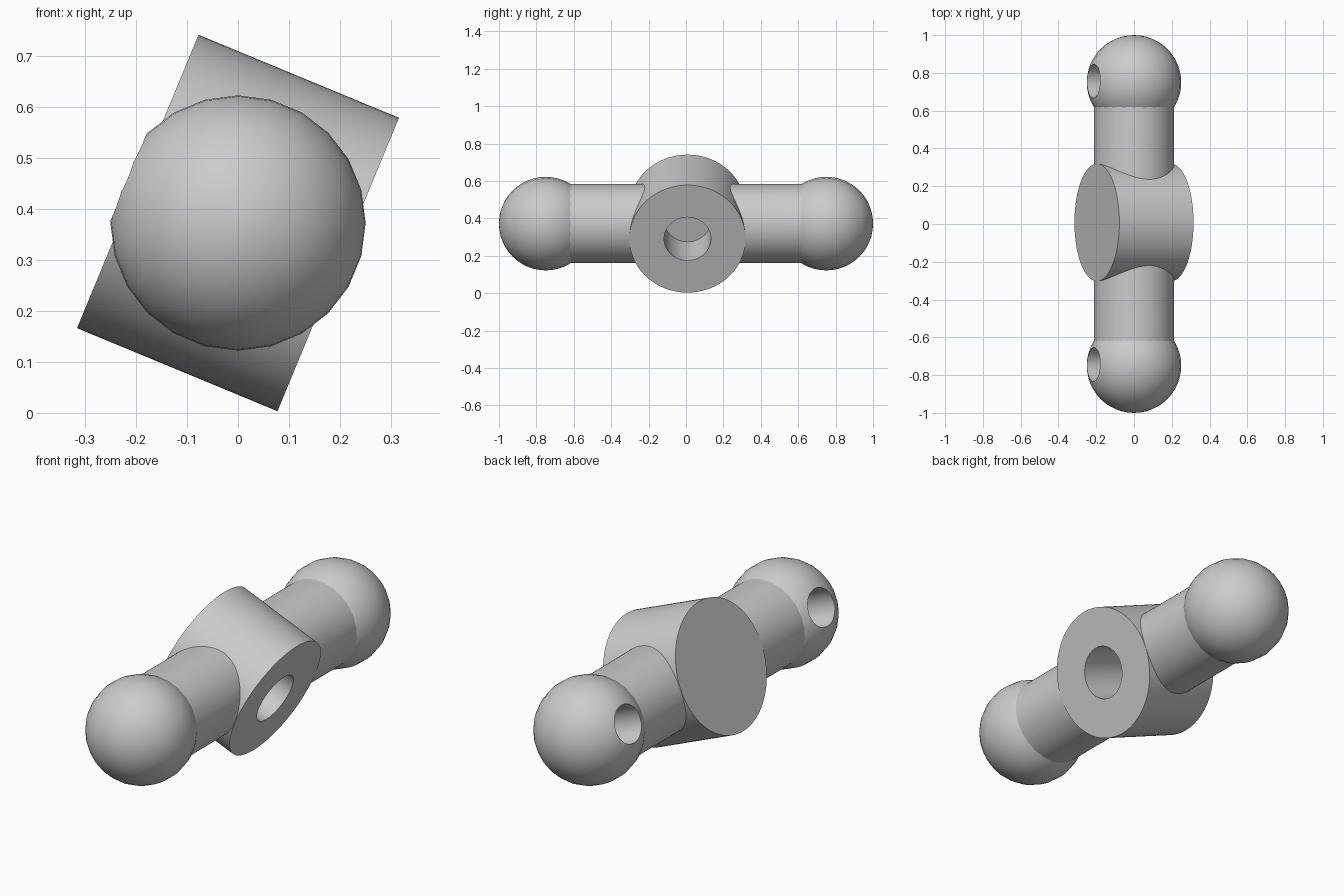
import bpy, math
from mathutils import Vector

if "Cube" in bpy.data.objects:
    bpy.data.objects.remove(bpy.data.objects["Cube"])

ZC = 0.372                                   # height of the arm axis
TILT = math.radians(22.5)
AXIS = Vector((math.cos(TILT), 0, -math.sin(TILT)))   # hub axis
Y = Vector((0, 1, 0))
HUB = Vector((0, 0.008, ZC))


def cylinder(name, start, end, radius, sides=96):
    d = end - start
    bpy.ops.mesh.primitive_cylinder_add(
        vertices=sides, radius=radius, depth=d.length, location=(start + end) / 2,
        rotation=d.to_track_quat('Z', 'Y').to_euler())
    ob = bpy.context.object
    ob.name = name
    return ob


def combine(base, other, operation):
    mod = base.modifiers.new(operation.title(), 'BOOLEAN')
    mod.object, mod.operation, mod.solver = other, operation, 'EXACT'
    bpy.context.view_layer.objects.active = base
    bpy.ops.object.modifier_apply(modifier=mod.name)
    bpy.data.objects.remove(other)


# Tilted hub
body = cylinder("connector_body", HUB - AXIS * 0.2125, HUB + AXIS * 0.2125, 0.311)

# Cross arm running through the hub
centre = Vector((0, 0, ZC))
combine(body, cylinder("arm", centre - Y * 0.70, centre + Y * 0.70, 0.211), 'UNION')

# Ball ends
for s in (-1, 1):
    bpy.ops.mesh.primitive_uv_sphere_add(
        segments=24, ring_count=24, radius=0.25,
        location=centre + Y * 0.75 * s, rotation=(math.pi / 2, 0, 0))
    ball = bpy.context.object
    ball.name = "ball"
    combine(body, ball, 'UNION')

# Blind hole in the lower hub face
combine(body, cylinder("hub_hole", HUB - AXIS * 0.0475, HUB + AXIS * 0.4, 0.125, 64), 'DIFFERENCE')

# Blind holes in the balls, on the opposite side
for s in (-1, 1):
    c = Vector((0, 0.75 * s + 0.006, ZC))
    combine(body, cylinder("ball_hole", c - AXIS * 0.01, c - AXIS * 0.4, 0.09, 48), 'DIFFERENCE')

bpy.ops.object.select_all(action='DESELECT')
body.select_set(True)
bpy.context.view_layer.objects.active = body
bpy.ops.object.shade_smooth_by_angle(angle=math.radians(25))
